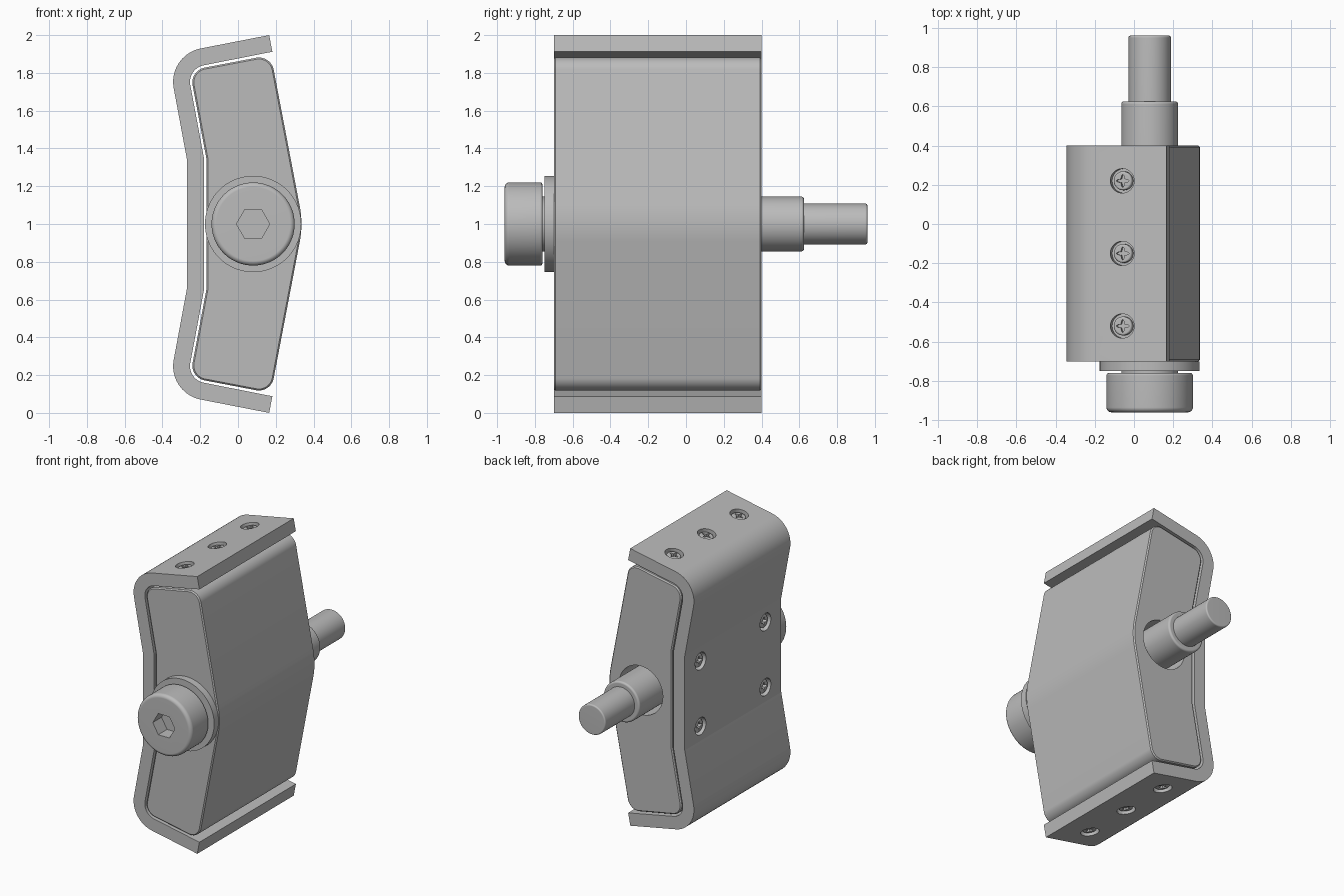
import bpy, bmesh, math
from mathutils import Matrix, Vector

cube = bpy.data.objects.get("Cube")
if cube:
    bpy.data.objects.remove(cube, do_unlink=True)

grey = bpy.data.materials.new("plain_grey")
grey.use_nodes = True
colour = (0.5, 0.5, 0.5, 1)
grey.diffuse_color = colour
grey.node_tree.nodes["Principled BSDF"].inputs["Base Color"].default_value = colour

FACE_FRONT = Matrix.Rotation(math.pi / 2, 4, 'X')   # local z -> -y, local y -> z


def rounded(points, steps=14):
    """Outline from (u, v, radius) points, with an arc at every non-zero radius."""
    out = []
    for i, (u, v, r) in enumerate(points):
        p = Vector((u, v))
        if r == 0:
            out.append(p)
            continue
        a = (Vector(points[i - 1][:2]) - p).normalized()
        b = (Vector(points[(i + 1) % len(points)][:2]) - p).normalized()
        half = a.angle(b) / 2
        centre = p + (a + b).normalized() * (r / math.sin(half))
        start = p + a * (r / math.tan(half)) - centre
        end = p + b * (r / math.tan(half)) - centre
        for k in range(steps + 1):
            t = k / steps
            out.append(centre + start.lerp(end, t).normalized() * r)
    return out


def finish(name, bm, matrix):
    bmesh.ops.remove_doubles(bm, verts=bm.verts, dist=1e-5)
    bmesh.ops.recalc_face_normals(bm, faces=bm.faces)
    bm.transform(matrix)
    mesh = bpy.data.meshes.new(name)
    bm.to_mesh(mesh)
    bm.free()
    mesh.materials.append(grey)
    obj = bpy.data.objects.new(name, mesh)
    bpy.context.collection.objects.link(obj)
    return obj


def prism(name, outline, low, high, matrix=FACE_FRONT):
    bm = bmesh.new()
    face = bm.faces.new([bm.verts.new((p[0], p[1], low)) for p in outline])
    new = bmesh.ops.extrude_face_region(bm, geom=[face])["geom"]
    verts = [g for g in new if isinstance(g, bmesh.types.BMVert)]
    bmesh.ops.translate(bm, verts=verts, vec=(0, 0, high - low))
    return finish(name, bm, matrix)


def lathe(name, profile, matrix, steps=72):
    bm = bmesh.new()
    verts = [bm.verts.new((r, 0, w)) for r, w in profile]
    edges = [bm.edges.new(pair) for pair in zip(verts, verts[1:])]
    bmesh.ops.spin(bm, geom=verts + edges, cent=(0, 0, 0), axis=(0, 0, 1),
                   angle=math.tau, steps=steps, use_merge=False)
    return finish(name, bm, matrix)


def activate(obj):
    bpy.ops.object.select_all(action='DESELECT')
    obj.select_set(True)
    bpy.context.view_layer.objects.active = obj


def cut(obj, cutter):
    mod = obj.modifiers.new("cut", 'BOOLEAN')
    mod.operation, mod.solver, mod.object = 'DIFFERENCE', 'EXACT', cutter
    activate(obj)
    bpy.ops.object.modifier_apply(modifier=mod.name)
    bpy.data.objects.remove(cutter, do_unlink=True)


def smooth(obj):
    activate(obj)
    bpy.ops.object.shade_smooth_by_angle(angle=math.radians(9))


def mirrored(points):
    """Continue an upper half outline with its reflection about z = 1."""
    return points + [(u, 2 - v, r) for u, v, r in reversed(points)]


# Bent cover plate wrapping the left, top and bottom of the block
outer = mirrored([(0.165, 2.0, 0), (-0.373, 1.895, 0.18), (-0.27, 1.34, 0)])
inner = mirrored([(0.182, 1.912, 0), (-0.269, 1.823, 0.09), (-0.18, 1.348, 0)])
plate = prism("cover_plate", rounded(outer + inner[::-1]), -0.4, 0.7)

# Core block with softened ends and a through bore
core_half = [(0.174, 1.895, 0.08), (-0.255, 1.813, 0.08), (-0.168, 1.35, 0)]
core = prism("core_block", rounded(mirrored(core_half) + [(0.345, 1.0, 0.5)]), -0.4, 0.7)
bevel = core.modifiers.new("ends", 'BEVEL')
bevel.width, bevel.segments = 0.008, 1
bevel.limit_method, bevel.angle_limit = 'ANGLE', math.radians(60)
activate(core)
bpy.ops.object.modifier_apply(modifier=bevel.name)
AXIS = Matrix.Translation((0.08, 0, 1)) @ FACE_FRONT
cut(core, lathe("bore", [(0, -0.5), (0.175, -0.5), (0.175, 0.8), (0, 0.8)], AXIS))
smooth(core)

# Shouldered bolt with hexagonal socket
bolt = lathe("shoulder_bolt", rounded([
    (0, 0.96, 0), (0.22, 0.96, 0.025), (0.22, 0.76, 0.012), (0.145, 0.76, 0),
    (0.145, -0.625, 0.014), (0.108, -0.625, 0), (0.108, -0.96, 0.01), (0, -0.96, 0)]), AXIS)
hexagon = [(0.088 * math.cos(k * math.pi / 3), 0.088 * math.sin(k * math.pi / 3))
           for k in range(6)]
cut(bolt, prism("hex_cutter", hexagon, 0.86, 1.0, AXIS))
smooth(bolt)

# Washer under the bolt head
washer = lathe("washer", [(0.15, 0.7), (0.255, 0.7), (0.255, 0.75), (0.15, 0.75), (0.15, 0.7)], AXIS)
smooth(washer)

# Recessed screws: three on top, three below, four on the left face
sites = []
for y in (0.22, -0.15, -0.52):
    for side in (1, -1):
        sites.append(((-0.06, y, 1 + side * 0.956), (-0.19, 0, side * 0.98)))
for y in (0.22, -0.52):
    for side in (1, -1):
        sites.append(((-0.27, y, 1 + side * 0.235), (-1, 0, 0)))

star = []
for k in range(16):
    radius = (0.034, 0.027, 0.013, 0.027)[k % 4]
    turn = (k + (0, -0.45, 0, 0.45)[k % 4]) * math.tau / 16
    star.append((radius * math.cos(turn), radius * math.sin(turn)))
head = rounded([(0, -0.012, 0), (0.048, -0.012, 0.01), (0.048, -0.07, 0), (0, -0.07, 0)])
hole = [(0, 0.02), (0.062, 0.02), (0.062, -0.05), (0, -0.05)]
screw_mesh = None
for i, (place, normal) in enumerate(sites):
    matrix = Matrix.Translation(place) @ Vector(normal).to_track_quat('Z', 'Y').to_matrix().to_4x4()
    cut(plate, lathe("hole_cutter", hole, matrix, 40))
    if screw_mesh is None:
        screw = lathe("screw_1", head, Matrix.Identity(4), 48)
        cut(screw, prism("star_cutter", star, -0.04, 0.02, Matrix.Identity(4)))
        smooth(screw)
        screw_mesh = screw.data
    else:
        screw = bpy.data.objects.new(f"screw_{i + 1}", screw_mesh)
        bpy.context.collection.objects.link(screw)
    screw.matrix_world = matrix
smooth(plate)
